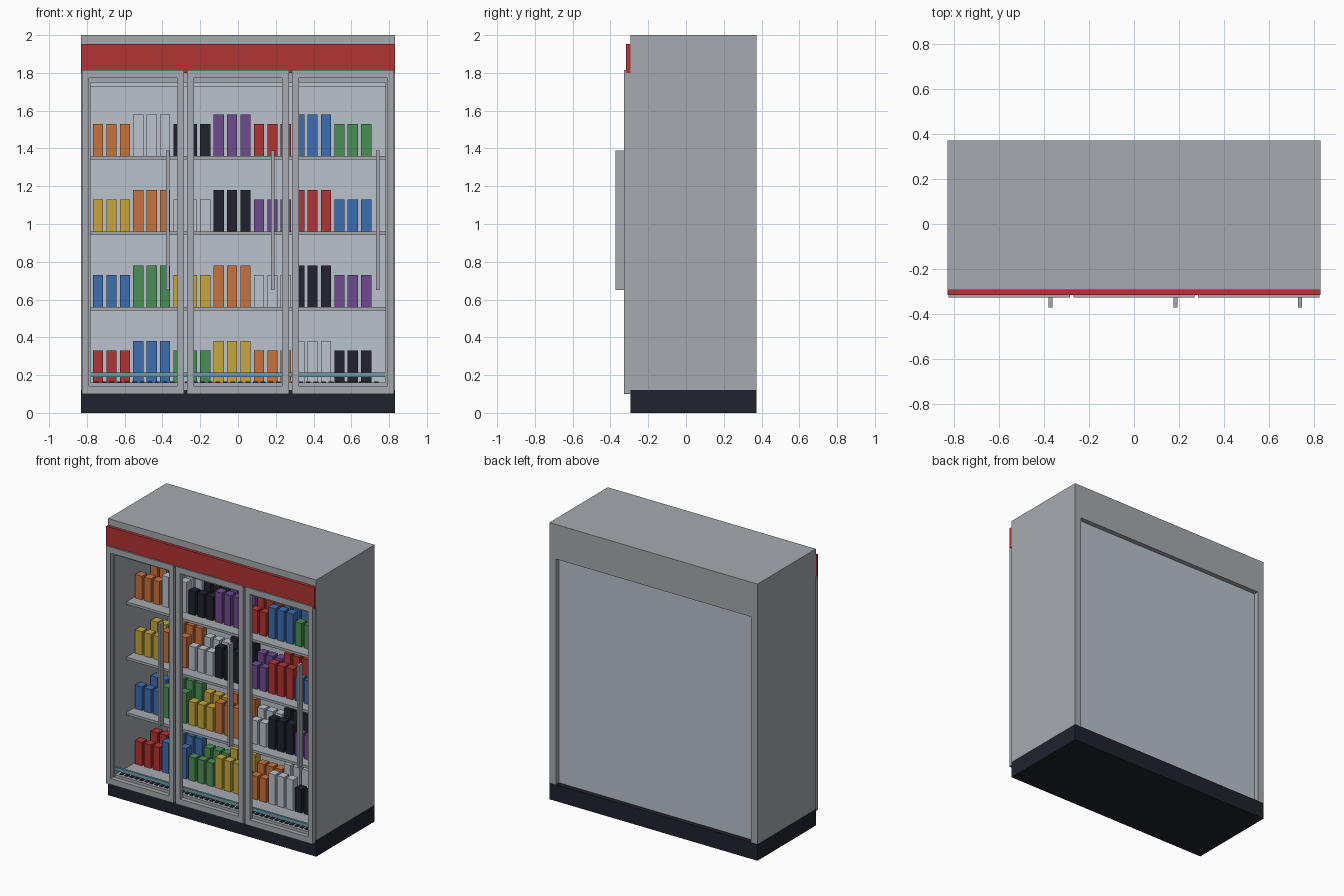
import bpy
import bmesh
from mathutils import Matrix, Vector

cube = bpy.data.objects.get("Cube")
if cube:
    bpy.data.objects.remove(cube, do_unlink=True)


def material(name, rgb):
    mat = bpy.data.materials.new(name)
    mat.use_nodes = True
    colour = (*rgb, 1)
    mat.diffuse_color = colour
    mat.node_tree.nodes["Principled BSDF"].inputs["Base Color"].default_value = colour
    return mat


GREY = material("grey metal", (0.38, 0.4, 0.43))
PALE = material("pale panel", (0.49, 0.54, 0.6))
RED = material("red", (0.45, 0.033, 0.033))
BLACK = material("near black", (0.015, 0.016, 0.026))
BLUE = material("blue", (0.045, 0.156, 0.445))
GREEN = material("green", (0.07, 0.275, 0.09))
YELLOW = material("yellow", (0.58, 0.39, 0.042))
ORANGE = material("orange", (0.58, 0.17, 0.042))
PURPLE = material("purple", (0.16, 0.07, 0.28))
TEAL = material("teal", (0.16, 0.33, 0.4))


def boxes(name, mat, spans):
    """One object made of boxes, each given as (x0, x1), (y0, y1), (z0, z1)."""
    bm = bmesh.new()
    for span in spans:
        centre = Vector([(a + b) / 2 for a, b in span])
        size = Vector([b - a for a, b in span])
        bmesh.ops.create_cube(bm, size=1, matrix=Matrix.Translation(centre) @ Matrix.Diagonal(size).to_4x4())
    mesh = bpy.data.meshes.new(name)
    bm.to_mesh(mesh)
    bm.free()
    mesh.materials.append(mat)
    obj = bpy.data.objects.new(name, mesh)
    bpy.context.collection.objects.link(obj)
    return obj


W, INNER = 0.832, 0.78
FRONT, BACK = -0.295, 0.372
PLINTH, CEILING = 0.12, 1.75

# Cabinet shell
boxes("plinth", BLACK, [((-W, W), (FRONT, BACK), (0, PLINTH))])
for side, x in (("right", (-W, -INNER)), ("left", (INNER, W))):
    boxes(side + "_wall", GREY, [(x, (FRONT, BACK), (PLINTH, CEILING))])
boxes("top_housing", GREY, [((-W, W), (FRONT, BACK), (CEILING, 2))])
boxes("header_band", RED, [((-W, W), (-0.317, FRONT), (1.8, 1.953))])
boxes("back_panel", PALE, [((-INNER, INNER), (0.315, 0.337), (PLINTH, CEILING))])
boxes("lamp_strip", PALE, [((-INNER, INNER), (-0.25, -0.2), (1.727, CEILING))])

# Floor deck with vent slots and front guard
boxes("floor_deck", GREY, [((-INNER, INNER), (-0.29, 0.315), (PLINTH, 0.16))])
boxes("vent_slots", BLACK,
      [((-0.76 + 0.04 * i, -0.735 + 0.04 * i), (-0.27, -0.2), (0.16, 0.165)) for i in range(38)])
boxes("front_guard", TEAL, [((-INNER, INNER), (-0.29, -0.275), (0.19, 0.215))])

# Shelves and rows of packets
CYCLE = [RED, BLUE, GREEN, YELLOW, ORANGE, PALE, BLACK, PURPLE]
for level, first in enumerate((0, 1, 3, 4)):
    z = 0.16 + 0.4 * level
    if level:
        boxes(f"shelf_{level}", GREY, [((-INNER, INNER), (-0.16, 0.315), (z - 0.018, z))])
    for group in range(7):
        height = 0.22 if group % 2 else 0.17
        packets = []
        for column in range(3):
            x = -0.741 + 0.071 * (3 * group + column)
            for y in (-0.078, 0.1):
                packets.append(((x - 0.027, x + 0.027), (y, y + 0.06), (z, z + height)))
        boxes(f"packets_{level}_{group}", CYCLE[(first + group) % len(CYCLE)], packets)

# Three framed doors with handles
HALF, BAR, LOW, HIGH = 0.27, 0.037, 0.1, 1.816
DOOR_Y = (-0.327, FRONT)
for label, cx in (("right", -0.556), ("middle", 0), ("left", 0.556)):
    x0, x1 = cx - HALF, cx + HALF
    boxes(label + "_door_frame", GREY, [
        ((x0, x0 + BAR), DOOR_Y, (LOW, HIGH)),
        ((x1 - BAR, x1), DOOR_Y, (LOW, HIGH)),
        ((x0 + BAR, x1 - BAR), DOOR_Y, (LOW, LOW + 0.043)),
        ((x0 + BAR, x1 - BAR), DOOR_Y, (HIGH - 0.043, HIGH)),
    ])
    hx = cx + 0.184
    boxes(label + "_door_handle", GREY, [((hx - 0.009, hx + 0.009), (-0.372, DOOR_Y[0]), (0.65, 1.39))])
